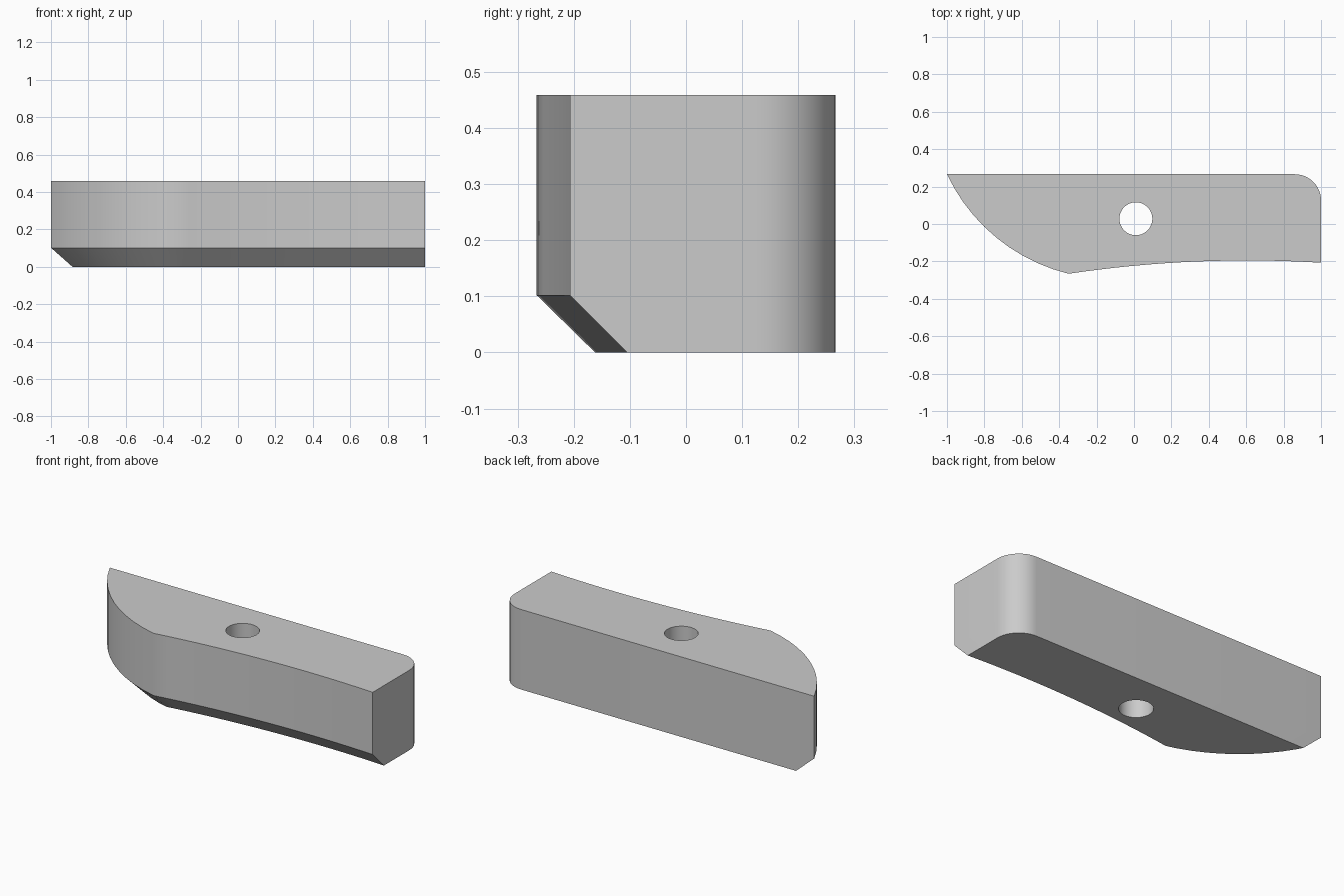
import bpy, bmesh, math
from mathutils import Vector

if "Cube" in bpy.data.objects:
    bpy.data.objects.remove(bpy.data.objects["Cube"])

HEIGHT, CHAMFER, BACK, RADIUS = 0.459, 0.102, 0.266, 0.14

grey = bpy.data.materials.new("plain grey")
grey.use_nodes = True
grey.diffuse_color = (0.6, 0.6, 0.6, 1)
grey.node_tree.nodes["Principled BSDF"].inputs["Base Color"].default_value = grey.diffuse_color


def arc(a, b, sagitta, steps):
    """Points from a to b (b left out), bulging to the right of travel."""
    a, b = Vector(a), Vector(b)
    chord = b - a
    along = chord.normalized()
    side = Vector((along.y, -along.x))
    half = 2 * math.atan(2 * sagitta / chord.length)
    r = chord.length / (2 * math.sin(half))
    points = []
    for i in range(steps):
        t = half * (2 * i / steps - 1)
        points.append((a + b) / 2 + along * r * math.sin(t)
                      + side * r * (math.cos(t) - math.cos(half)))
    return points


def inset(points, distances):
    """Move each edge of a counter-clockwise outline inward by its own distance."""
    result = []
    for i, p in enumerate(points):
        before = (p - points[i - 1]).normalized()
        after = (points[(i + 1) % len(points)] - p).normalized()
        n1, n2 = Vector((-before.y, before.x)), Vector((-after.y, after.x))
        d1, d2 = distances[i - 1], distances[i]
        if d1 == d2:
            result.append(p + (n1 + n2) * d1 / (1 + n1.dot(n2)))
        else:
            det = n1.x * n2.y - n1.y * n2.x
            result.append(p + Vector((d1 * n2.y - d2 * n1.y, d2 * n1.x - d1 * n2.x)) / det)
    return result


# Outline: curved nose, slightly hollow front, straight end, rounded back corner
tip, knee, end = (-1, BACK), (-0.35, -0.266), (1, -0.207)
front = arc(tip, knee, 0.095, 10) + arc(knee, end, -0.0356, 16)
corner = arc((1, BACK - RADIUS), (1 - RADIUS, BACK), RADIUS * (1 - math.sqrt(0.5)), 12)
outline = front + [Vector(end)] + corner + [Vector((1 - RADIUS, BACK))]
edge_insets = [CHAMFER if i < len(front) else 0 for i in range(len(outline))]
base = inset(outline, edge_insets)

# Block with the lower front edge chamfered
bm = bmesh.new()
rings = [[bm.verts.new((p.x, p.y, z)) for p in loop]
         for loop, z in ((base, 0), (outline, CHAMFER), (outline, HEIGHT))]
bm.faces.new(rings[0][::-1])
bm.faces.new(rings[2])
for low, high in zip(rings, rings[1:]):
    for i in range(len(low)):
        j = (i + 1) % len(low)
        bm.faces.new((low[i], low[j], high[j], high[i]))
mesh = bpy.data.meshes.new("block")
bm.to_mesh(mesh)
bm.free()
mesh.materials.append(grey)
block = bpy.data.objects.new("block", mesh)
bpy.context.collection.objects.link(block)

# Round through hole
bpy.ops.mesh.primitive_cylinder_add(vertices=48, radius=0.088, depth=1, location=(0.01, 0.028, 0.2))
cutter = bpy.context.object
cutter.name = "hole_cutter"
cutter.hide_render = True
cutter.data.materials.append(grey)

bpy.ops.object.select_all(action="DESELECT")
block.select_set(True)
bpy.context.view_layer.objects.active = block
hole = block.modifiers.new("hole", "BOOLEAN")
hole.operation = "DIFFERENCE"
hole.solver = "EXACT"
hole.object = cutter
bpy.ops.object.modifier_apply(modifier=hole.name)
bpy.data.objects.remove(cutter)
bpy.ops.object.shade_smooth_by_angle(angle=math.radians(30))
